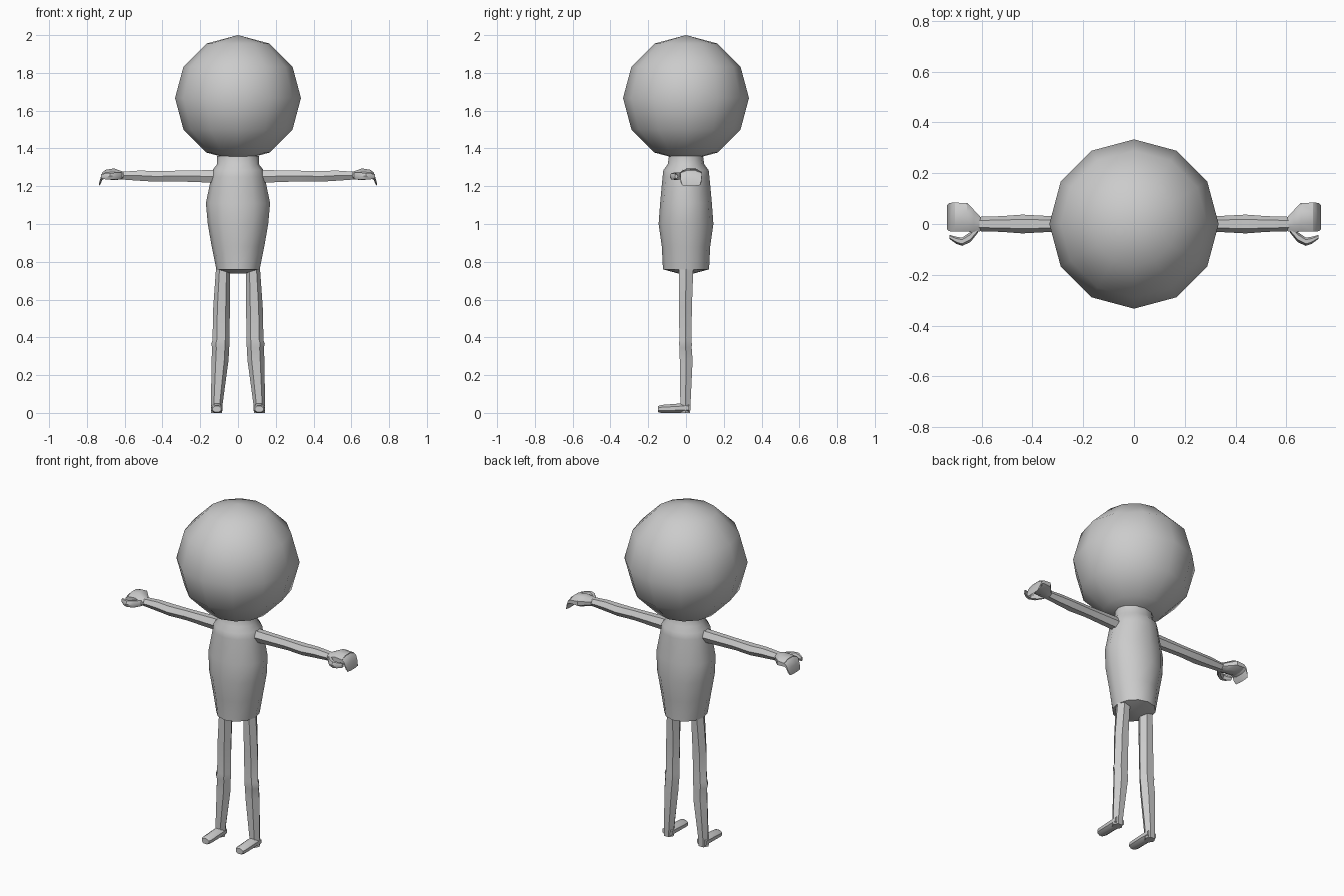
import bpy, bmesh, math


def finish(ob, angle, mirror):
    bpy.context.view_layer.objects.active = ob
    for o in bpy.context.selected_objects:
        o.select_set(False)
    ob.select_set(True)
    bpy.ops.object.shade_smooth_by_angle(angle=math.radians(angle))
    if mirror:
        ob.modifiers.new("mirror", 'MIRROR').use_axis[0] = True


def loft(name, axis, rings, n=6, angle=40, mirror=True, turn=0.0):
    """Rings are (position on axis, centre u, centre v, half size u, half size v)."""
    angs = [2 * math.pi * i / n + turn for i in range(n)]
    mu = max(math.cos(a) for a in angs)
    mv = max(math.sin(a) for a in angs)
    bm = bmesh.new()
    loops = []
    for t, cu, cv, ru, rv in rings:
        loop = []
        for a in angs:
            u, v = cu + ru * math.cos(a) / mu, cv + rv * math.sin(a) / mv
            co = {'x': (t, u, v), 'y': (u, t, v), 'z': (u, v, t)}[axis]
            loop.append(bm.verts.new(co))
        loops.append(loop)
    for a, b in zip(loops, loops[1:]):
        for i in range(n):
            j = (i + 1) % n
            bm.faces.new((a[i], a[j], b[j], b[i]))
    bm.faces.new(loops[0])
    bm.faces.new(loops[-1])
    bmesh.ops.recalc_face_normals(bm, faces=bm.faces)
    me = bpy.data.meshes.new(name)
    bm.to_mesh(me)
    bm.free()
    ob = bpy.data.objects.new(name, me)
    bpy.context.collection.objects.link(ob)
    finish(ob, angle, mirror)
    return ob


# Head
bpy.ops.mesh.primitive_uv_sphere_add(segments=12, ring_count=6, radius=1 / 3,
                                     location=(0, 0, 5 / 3))
head = bpy.context.object
head.name = "head"
finish(head, 40, False)

# Torso with neck and slightly drooping underside
loft("torso", 'z', [
    (0.738, 0, 0, 0.04, 0.04),
    (0.76, 0, 0, 0.115, 0.122),
    (0.88, 0, 0, 0.139, 0.128),
    (1.00, 0, 0, 0.16, 0.145),
    (1.11, 0, 0, 0.17, 0.137),
    (1.25, 0, 0, 0.141, 0.124),
    (1.285, 0, 0, 0.135, 0.12),
    (1.315, 0, 0, 0.112, 0.097),
    (1.36, 0, 0, 0.11, 0.09)], n=12, mirror=False)

# Arms
loft("arm", 'x', [
    (0.11, 0, 1.252, 0.034, 0.034),
    (0.33, 0, 1.254, 0.031, 0.028),
    (0.44, 0, 1.252, 0.037, 0.028),
    (0.52, 0, 1.256, 0.031, 0.027),
    (0.62, 0, 1.256, 0.028, 0.02)])

# Palms
loft("palm", 'x', [
    (0.605, 0, 1.256, 0.028, 0.02),
    (0.63, 0.01, 1.26, 0.045, 0.025),
    (0.657, 0.027, 1.263, 0.056, 0.031),
    (0.705, 0.027, 1.262, 0.057, 0.024)], n=8, turn=math.pi / 8)

# Fingers curling down
loft("fingers", 'x', [
    (0.700, 0.027, 1.264, 0.057, 0.022),
    (0.718, 0.027, 1.254, 0.057, 0.02),
    (0.728, 0.027, 1.228, 0.055, 0.016),
    (0.736, 0.027, 1.208, 0.048, 0.006)], n=8, turn=math.pi / 8)

# Thumbs
loft("thumb", 'x', [
    (0.615, -0.02, 1.255, 0.015, 0.017),
    (0.645, -0.052, 1.253, 0.02, 0.019),
    (0.677, -0.07, 1.253, 0.016, 0.017),
    (0.700, -0.064, 1.252, 0.014, 0.016),
    (0.726, -0.051, 1.252, 0.008, 0.011)])

# Legs with small knee ridge
loft("leg", 'z', [
    (0.0, 0.114, -0.004, 0.030, 0.026),
    (0.05, 0.112, -0.003, 0.031, 0.027),
    (0.28, 0.095, 0.001, 0.045, 0.034),
    (0.345, 0.092, -0.002, 0.045, 0.032),
    (0.365, 0.093, -0.003, 0.049, 0.034),
    (0.385, 0.09, -0.003, 0.045, 0.032),
    (0.56, 0.087, -0.003, 0.044, 0.034),
    (0.77, 0.079, 0.001, 0.037, 0.038)])

# Feet
loft("foot", 'y', [
    (0.015, 0.113, 0.025, 0.030, 0.025),
    (-0.03, 0.112, 0.025, 0.031, 0.025),
    (-0.132, 0.112, 0.021, 0.030, 0.021),
    (-0.147, 0.112, 0.020, 0.023, 0.016)], n=8, turn=math.pi / 8)
